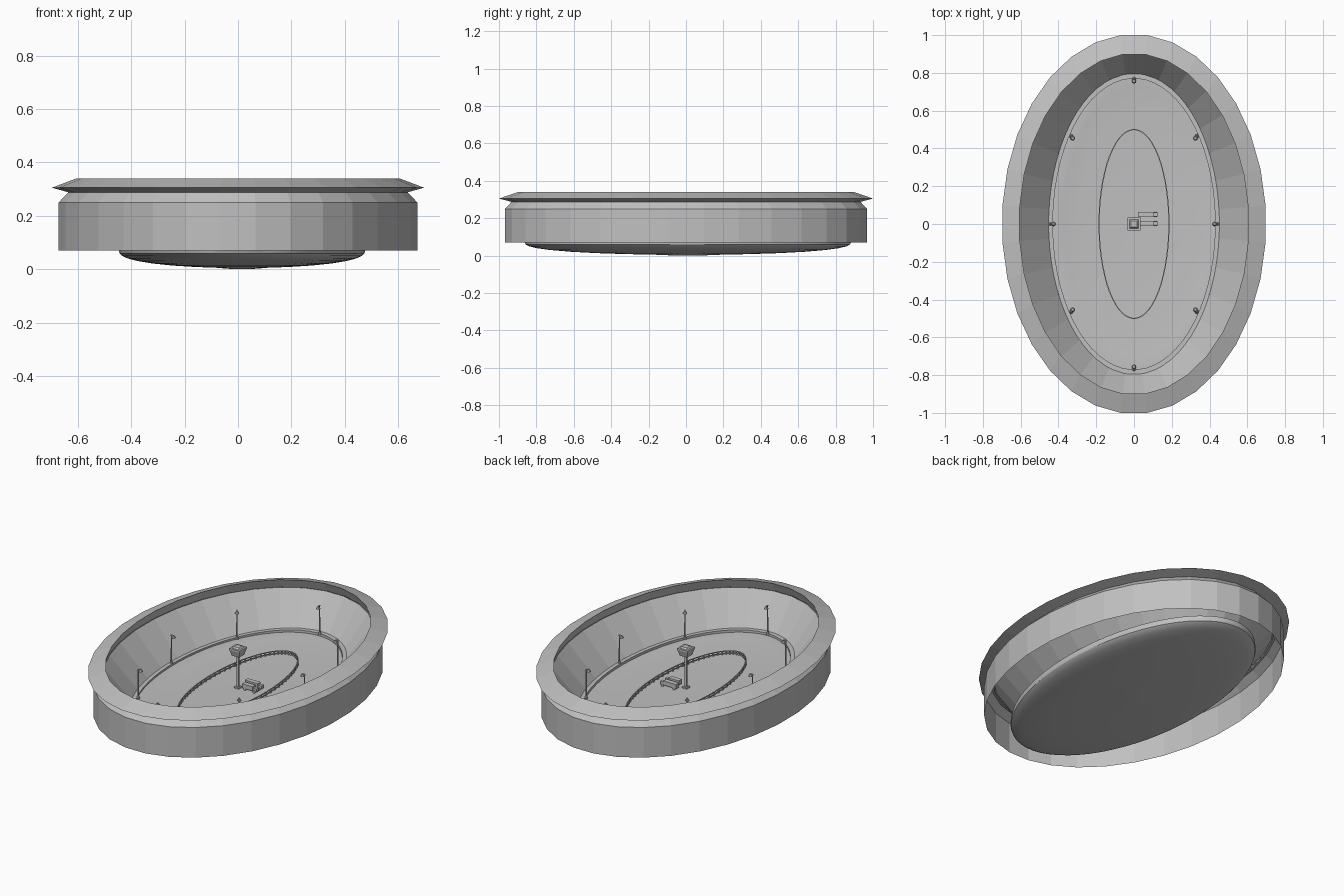
import bpy, bmesh
from math import sin, cos, pi, atan2, radians
from mathutils import Matrix, Vector

cube = bpy.data.objects.get("Cube")
if cube:
    bpy.data.objects.remove(cube, do_unlink=True)

concrete = bpy.data.materials.new("plain_grey")
concrete.use_nodes = True
grey = (0.53, 0.53, 0.53, 1)
concrete.diffuse_color = grey
concrete.node_tree.nodes["Principled BSDF"].inputs["Base Color"].default_value = grey


def finish(name, bm, smooth=False):
    mesh = bpy.data.meshes.new(name)
    bm.to_mesh(mesh)
    bm.free()
    mesh.materials.append(concrete)
    obj = bpy.data.objects.new(name, mesh)
    bpy.context.collection.objects.link(obj)
    if smooth:
        bpy.ops.object.select_all(action='DESELECT')
        obj.select_set(True)
        bpy.context.view_layer.objects.active = obj
        bpy.ops.object.shade_smooth_by_angle(angle=radians(30))
    return obj


def oval(name, profile, n=32, loop=False, caps=False, smooth=False, centre=(0, 0)):
    """Sweep (rx, ry, z) profile points round an oval."""
    bm = bmesh.new()
    rings = []
    for rx, ry, z in profile:
        angles = [2 * pi * (i + 0.5) / n for i in range(n)]
        rings.append([bm.verts.new((centre[0] + rx * cos(a), centre[1] + ry * sin(a), z))
                      for a in angles])
    pairs = list(zip(rings, rings[1:]))
    if loop:
        pairs.append((rings[-1], rings[0]))
    for low, high in pairs:
        for i in range(n):
            j = (i + 1) % n
            bm.faces.new((low[i], low[j], high[j], high[i]))
    if caps:
        bm.faces.new(rings[0][::-1])
        bm.faces.new(rings[-1])
    return finish(name, bm, smooth)


def add_box(bm, centre, size, turn=0):
    bmesh.ops.create_cube(bm, size=1, matrix=Matrix.Translation(centre)
                          @ Matrix.Rotation(turn, 4, 'Z') @ Matrix.Diagonal((*size, 1)))


def add_frustum(bm, centre, bottom, top, height, sides=4, turn=pi / 4):
    bmesh.ops.create_cone(bm, cap_ends=True, segments=sides, radius1=bottom, radius2=top,
                          depth=height, matrix=Matrix.Translation(centre)
                          @ Matrix.Rotation(turn, 4, 'Z'))


# Faceted shell: wall, roof ring and sloping seats
oval("outer_wall", [(.675, .972, .07), (.675, .972, .25), (.635, .935, .29)])
oval("roof_ring", [(.64, .94, .288), (.7, 1.005, .305), (.608, .902, .34),
                   (.625, .925, .285)], loop=True)
oval("seating_bowl", [(.452, .795, .1), (.62, .92, .287)])

# Smooth rounded base with a slightly dished playing surface
steps = [radians(d) for d in (4, 12, 22, 34, 46, 58, 68, 77, 84, 90)]
base = [(.462 * sin(t), .873 * sin(t), .07 - .066 * cos(t) ** .8) for t in steps]
base[0] = (base[0][0], base[0][1], 0)
dish = [(.46, .87, .09), (.44, .82, .095), (.39, .71, .086), (.3, .58, .079), (.1, .2, .075)]
oval("field_base", base + dish, n=64, caps=True, smooth=True, centre=(.015, .01))

# Kerb between the seats and the field
oval("field_kerb", [(.43, .77, .085), (.43, .77, .105), (.452, .797, .105),
                    (.452, .797, .085)], n=64, loop=True)

# Inner oval fence
FX, FY = .185, .5
for name, z in (("fence_top_rail", .098), ("fence_low_rail", .085)):
    oval(name, [(FX - .003, FY - .003, z - .002), (FX + .003, FY + .003, z - .002),
                (FX + .003, FY + .003, z + .002), (FX - .003, FY - .003, z + .002)],
         n=64, loop=True)
bm = bmesh.new()
for i in range(72):
    a = 2 * pi * i / 72
    add_box(bm, (FX * cos(a), FY * sin(a), .087), (.006, .006, .026))
finish("fence_posts", bm)

# Floodlights round the kerb: post, inward arm and lamp head
spots = [(0, .77), (0, -.77), (.44, 0), (-.44, 0)]
spots += [(sx * .333, sy * .465) for sx in (-1, 1) for sy in (-1, 1)]
for k, (x, y) in enumerate(spots):
    inward = -Vector((x, y, 0)).normalized()
    turn = atan2(inward.y, inward.x)
    foot = Vector((x, y, 0))
    bm = bmesh.new()
    add_frustum(bm, foot + Vector((0, 0, .185)), .004, .003, .17, 6, 0)
    add_frustum(bm, foot + Vector((0, 0, .108)), .011, .005, .014, 8, 0)
    add_box(bm, foot + inward * .007 + Vector((0, 0, .271)), (.022, .006, .006), turn)
    add_frustum(bm, foot + inward * .014 + Vector((0, 0, .264)), .013, .007, .012, 8, turn)
    finish("floodlight_%d" % (k + 1), bm)

# Central scoreboard on its pole
bm = bmesh.new()
add_box(bm, (0, 0, .17), (.012, .012, .2))
add_box(bm, (0, 0, .079), (.03, .03, .01))
finish("scoreboard_pole", bm)
bm = bmesh.new()
add_frustum(bm, (0, 0, .288), .034, .048, .036)
add_box(bm, (0, 0, .31), (.07, .07, .01))
add_frustum(bm, (0, 0, .319), .034, .024, .008)
finish("scoreboard", bm)

# Two small vehicles beside the pole
for name, y, start in (("left_vehicle", .05, .02), ("right_vehicle", .003, .035)):
    bm = bmesh.new()
    add_box(bm, ((start + .105) / 2, y, .1), (.105 - start, .028, .026))
    add_box(bm, (.117, y, .095), (.022, .022, .018))
    for wx in (start + .016, .112):
        for side in (-1, 1):
            bmesh.ops.create_cone(bm, cap_ends=True, segments=10, radius1=.008, radius2=.008,
                                  depth=.005, matrix=Matrix.Translation((wx, y + side * .011, .083))
                                  @ Matrix.Rotation(pi / 2, 4, 'X'))
    finish(name, bm)
